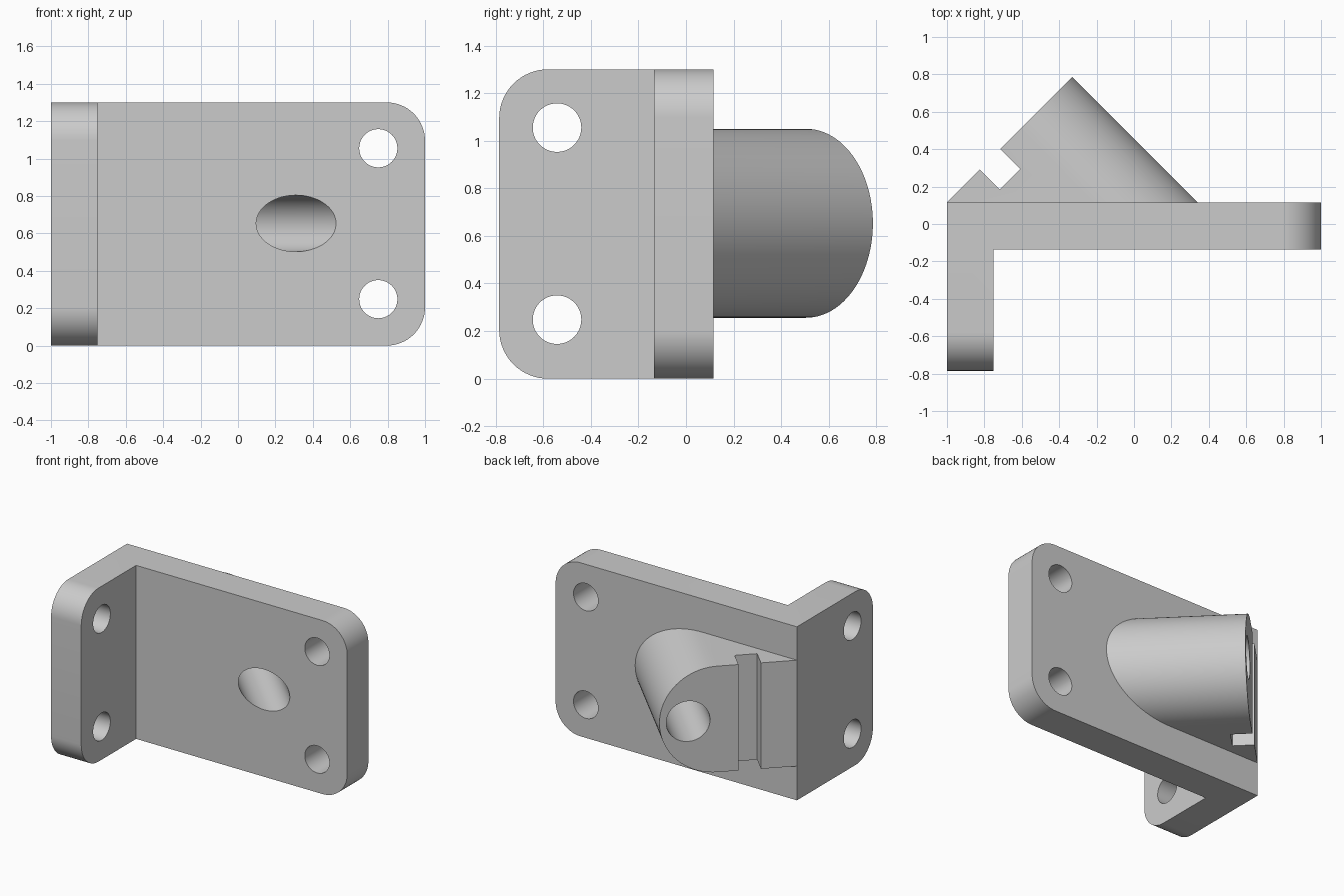
import bpy, bmesh
from math import sin, cos, pi
from mathutils import Vector

cube = bpy.data.objects.get("Cube")
if cube:
    bpy.data.objects.remove(cube, do_unlink=True)

grey = bpy.data.materials.new("plain_grey")
grey.use_nodes = True
colour = (0.6, 0.6, 0.6, 1)
grey.diffuse_color = colour
grey.node_tree.nodes["Principled BSDF"].inputs["Base Color"].default_value = colour

HEIGHT, MID = 1.3, 0.653
BACK, FRONT = 0.115, -0.135
UP = Vector((0, 0, 1))
ALONG = Vector((1, 1, 0)).normalized()     # along the slanted face
INTO = Vector((1, -1, 0)).normalized()     # from the slanted face into the plate
FACE = Vector((-1, BACK, MID))             # where the slanted face meets the plate


def prism(name, points, push, round_edges=None, radius=0.2):
    """Extrude a closed outline; optionally round the edges a rule picks."""
    bm = bmesh.new()
    face = bm.faces.new([bm.verts.new(p) for p in points])
    grown = bmesh.ops.extrude_face_region(bm, geom=[face])["geom"]
    bmesh.ops.translate(bm, vec=push, verts=[v for v in grown if isinstance(v, bmesh.types.BMVert)])
    bmesh.ops.recalc_face_normals(bm, faces=bm.faces)
    if round_edges:
        bmesh.ops.bevel(bm, geom=[e for e in bm.edges if round_edges(e)], offset=radius,
                        segments=16, profile=0.5, affect='EDGES')
    mesh = bpy.data.meshes.new(name)
    bm.to_mesh(mesh)
    bm.free()
    mesh.materials.append(grey)
    obj = bpy.data.objects.new(name, mesh)
    bpy.context.collection.objects.link(obj)
    return obj


def rod(name, centre, u, v, radius, push):
    ring = [centre + radius * (u * cos(a) + v * sin(a))
            for a in (2 * pi * i / 64 for i in range(64))]
    return prism(name, ring, push)


def combine(target, tool, operation):
    """Apply a boolean and remove the tool."""
    mod = target.modifiers.new("boolean", 'BOOLEAN')
    mod.operation, mod.solver, mod.object = operation, 'EXACT', tool
    bpy.ops.object.select_all(action='DESELECT')
    bpy.context.view_layer.objects.active = target
    target.select_set(True)
    bpy.ops.object.modifier_apply(modifier=mod.name)
    bpy.data.objects.remove(tool, do_unlink=True)


# L-shaped bracket with rounded free corners
outline = [(-1, BACK), (-1, -0.785), (-0.75, -0.785), (-0.75, FRONT), (1, FRONT), (1, BACK)]


def free_corner(edge):
    a, b = (v.co for v in edge.verts)
    if abs(a.z - b.z) > 0.1:
        return False
    return min(a.x, b.x) > 0.99 or max(a.y, b.y) < -0.78


bracket = prism("angle_bracket", [Vector((x, y, 0)) for x, y in outline],
                UP * HEIGHT, free_corner, 0.205)

# Slanted boss: straight sides with one round end, pushed into the plate
R, LENGTH = 0.397, 0.948
arc = [(LENGTH - R + R * cos(a), R * sin(a))
       for a in (-pi / 2 + pi * i / 48 for i in range(49))]
profile = [(0, R), (0, -R)] + arc
boss = prism("slanted_boss", [FACE + ALONG * s + UP * h for s, h in profile], INTO * 1.4)
trim = prism("boss_trim", [Vector(p) for p in ((-3, 0, -1), (3, 0, -1), (3, 0, 3), (-3, 0, 3))],
             Vector((0, -3, 0)))
combine(boss, trim, 'DIFFERENCE')

# Square groove across the slanted face
groove = prism("groove_cutter", [FACE - UP + ALONG * s + INTO * d for s, d in
                                 ((0.248, -0.1), (0.403, -0.1), (0.403, 0.15), (0.248, 0.15))], UP * 2)
combine(boss, groove, 'DIFFERENCE')
combine(bracket, boss, 'UNION')

# Slanted through hole and four mounting holes
bore = rod("bore_cutter", FACE + ALONG * 0.75 - INTO * 0.3, ALONG, UP, 0.151, INTO * 2.2)
combine(bracket, bore, 'DIFFERENCE')
X, Y = Vector((1, 0, 0)), Vector((0, 1, 0))
for z in (0.248, 1.055):
    combine(bracket, rod("plate_hole", Vector((0.75, -0.5, z)), X, UP, 0.102, Y), 'DIFFERENCE')
    combine(bracket, rod("flange_hole", Vector((-1.2, -0.542, z)), Y, UP, 0.102, X * 0.7), 'DIFFERENCE')

bpy.ops.object.shade_smooth_by_angle(angle=0.5)
